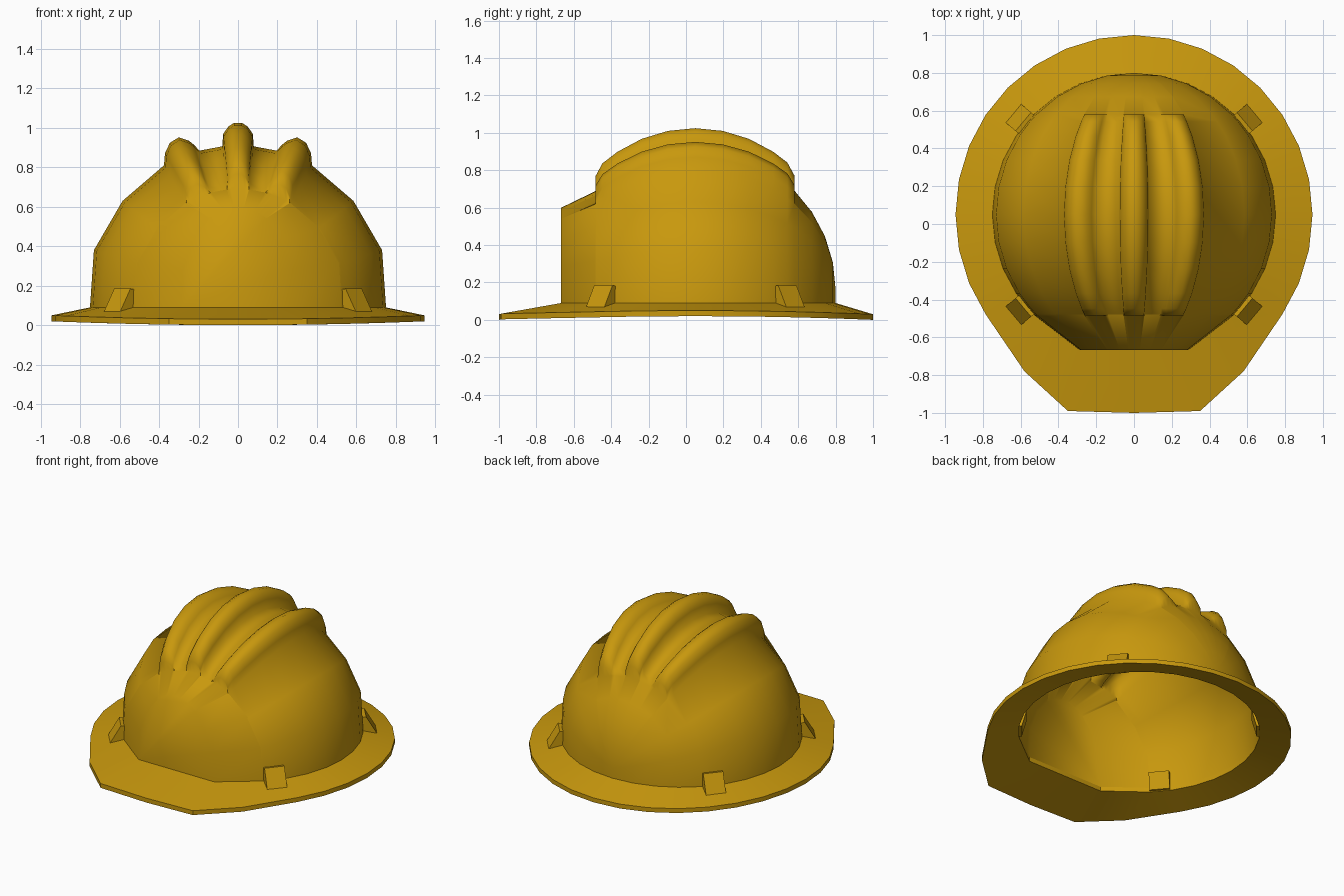
import bpy, bmesh
from math import sin, cos, radians, sqrt, pi

if "Cube" in bpy.data.objects:
    bpy.data.objects.remove(bpy.data.objects["Cube"])

CY, R, ZC, ZB = 0.05, 0.75, 0.16, 0.09   # dome centre y, radius, sphere height, base height

mat = bpy.data.materials.new("safety_yellow")
mat.diffuse_color = (0.58, 0.315, 0.004, 1)
mat.use_nodes = True
mat.node_tree.nodes["Principled BSDF"].inputs["Base Color"].default_value = mat.diffuse_color


def finish(bm, name, angle=None):
    bmesh.ops.remove_doubles(bm, verts=bm.verts, dist=0.0005)
    bmesh.ops.recalc_face_normals(bm, faces=bm.faces)
    me = bpy.data.meshes.new(name)
    bm.to_mesh(me)
    bm.free()
    me.materials.append(mat)
    ob = bpy.data.objects.new(name, me)
    bpy.context.collection.objects.link(ob)
    if angle:
        bpy.ops.object.select_all(action='DESELECT')
        ob.select_set(True)
        bpy.context.view_layer.objects.active = ob
        bpy.ops.object.shade_smooth_by_angle(angle=radians(angle))
    return ob


def loft(bm, rows, closed=False):
    grid = [[bm.verts.new(p) for p in row] for row in rows]
    for a, b in zip(grid, grid[1:]):
        n = len(a)
        for i in range(n if closed else n - 1):
            j = (i + 1) % n
            bm.faces.new((a[i], a[j], b[j], b[i]))
    return grid


# Half cross-section of the dome at its middle: (x, rib height), outside to centre
half = [(0.73, 0), (0.585, 0), (0.375, 0), (0.37, 0.058), (0.345, 0.098),
        (0.30, 0.104), (0.25, 0.068), (0.225, 0.04), (0.195, 0), (0.08, 0),
        (0.075, 0.062), (0.05, 0.097), (0.02, 0.115)]


def section(y, w, top, rib):
    pts = [(w, y, ZB)]
    for x, h in half:
        v = 0.293 if x == 0.73 else sqrt(1 - (x / R) ** 2)
        pts.append((x / R * w, y, ZC + (top - ZC) * v + h * rib))
    return pts + [(-x, yy, z) for x, yy, z in reversed(pts)]


# Dome with three hollow ribs, lofted front to back
step = 11.25
stations = [(-45, 0), (-45.5, 0.7), (-41.5, 1)] + [(step * i, 1) for i in range(-3, 4)]
stations += [(41, 1), (45, 0.7), (45, 0), (56.25, 0), (67.5, 0), (78.75, 0), (90, 0)]
rows = [section(-0.667, 0.287, 0.60, 0)]
for deg, rib in stations:
    a = radians(deg)
    rows.append(section(CY + R * sin(a), R * cos(a), ZC + R * cos(a), rib))
bm = bmesh.new()
grid = loft(bm, rows)
bm.faces.new(grid[0])                     # flat forehead panel
bmesh.ops.dissolve_degenerate(bm, dist=0.0005, edges=bm.edges)
finish(bm, "helmet_shell", 80)

# Brim: top slope, rim and underside
angles = [radians(step * i) for i in range(-3, 9)]
outer = [(0, -1.0), (0.35, -0.99), (0.58, -0.78)]
outer += [(0.945 * cos(a), CY + 0.95 * sin(a)) for a in angles]
inner = [(0, -0.667), (0.287, -0.667), (R * sin(pi / 4), CY - R * sin(pi / 4))]
inner += [(R * cos(a), CY + R * sin(a)) for a in angles]


def ring(pts, z):
    full = pts + [(-x, y) for x, y in reversed(pts[1:-1])]
    return [(x, y, z(x)) for x, y in full]


bm = bmesh.new()
loft(bm, [ring(inner, lambda x: ZB),
          ring(outer, lambda x: 0.03 + 0.022 * x * x),
          ring(outer, lambda x: 0.022 * x * x),
          ring(inner, lambda x: 0.06),
          ring(inner, lambda x: ZB)], closed=True)
finish(bm, "brim", 30)

# Four wedge clips around the base of the dome
profile = [(0.73, 0.065), (0.835, 0.065), (0.765, 0.185), (0.70, 0.175)]
for name, deg in (("back_right_clip", 40), ("back_left_clip", 140),
                  ("front_right_clip", -40), ("front_left_clip", -140)):
    a = radians(deg)
    bm = bmesh.new()
    g = loft(bm, [[(r * cos(a) - t * sin(a), CY + r * sin(a) + t * cos(a), z)
                   for r, z in profile] for t in (-0.064, 0.064)], closed=True)
    bm.faces.new(g[0])
    bm.faces.new(g[1])
    finish(bm, name)
